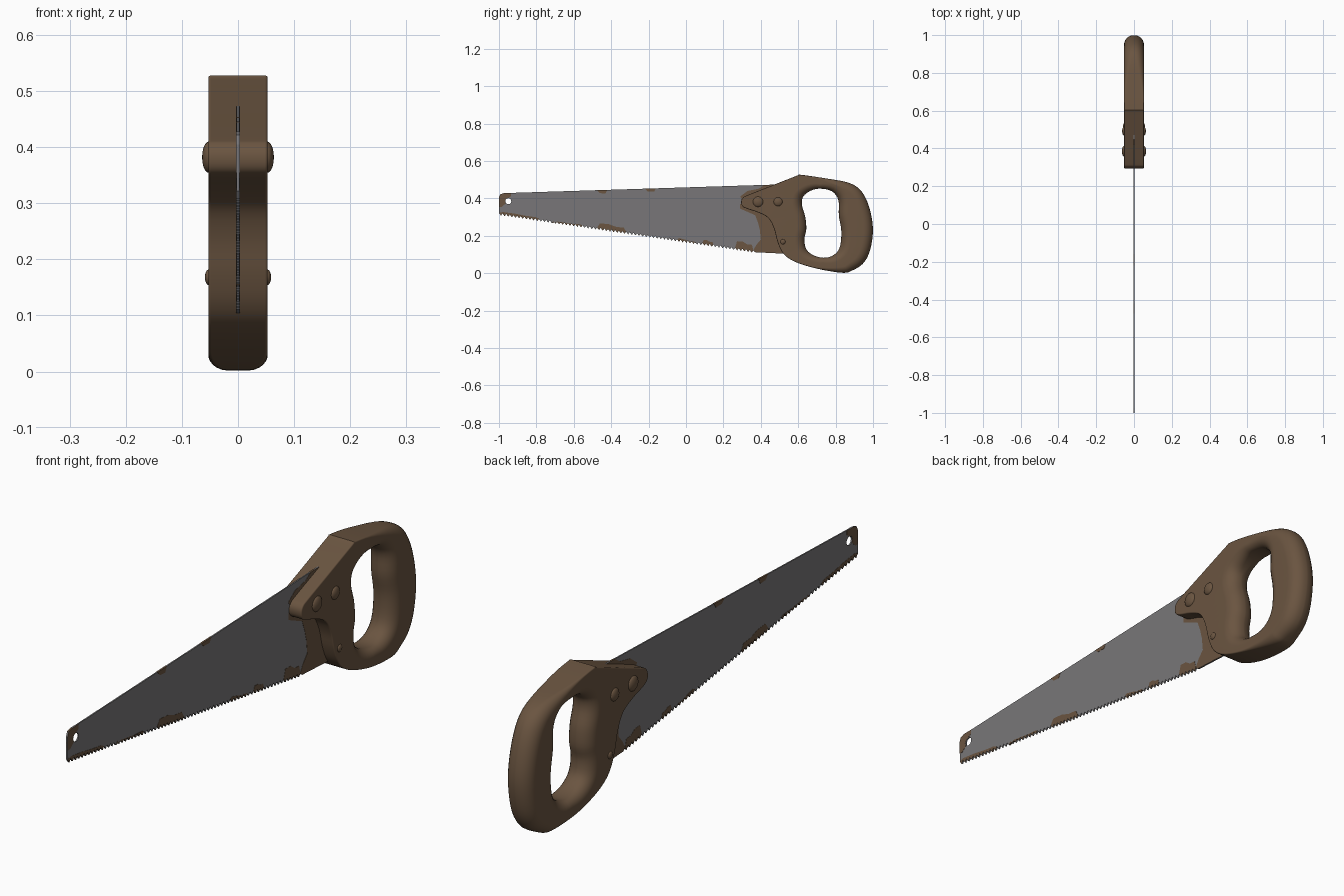
import bpy, bmesh, math
from mathutils import Vector

if "Cube" in bpy.data.objects:
    bpy.data.objects.remove(bpy.data.objects["Cube"])


def material(name, rgb):
    m = bpy.data.materials.new(name)
    m.use_nodes = True
    m.diffuse_color = (*rgb, 1)
    bsdf = m.node_tree.nodes["Principled BSDF"]
    bsdf.inputs["Base Color"].default_value = (*rgb, 1)
    bsdf.inputs["Roughness"].default_value = 0.7
    return m


BROWN = material("weathered_brown", (0.145, 0.09, 0.052))
STEEL = material("dull_steel", (0.19, 0.183, 0.188))


def finish(bm, name, mat, smooth=False):
    bmesh.ops.recalc_face_normals(bm, faces=bm.faces)
    me = bpy.data.meshes.new(name)
    bm.to_mesh(me)
    bm.free()
    me.materials.append(mat)
    ob = bpy.data.objects.new(name, me)
    bpy.context.collection.objects.link(ob)
    if smooth:
        bpy.ops.object.select_all(action="DESELECT")
        ob.select_set(True)
        bpy.context.view_layer.objects.active = ob
        bpy.ops.object.shade_smooth_by_angle(angle=math.radians(35))
        mod = ob.modifiers.new("even_normals", "WEIGHTED_NORMAL")
        mod.keep_sharp = True
    return ob


def solid(name, contours, mat, smooth=False):
    """Each contour is a stack of rings from -x to +x; both ends are capped together."""
    bm = bmesh.new()
    caps = ([], [])
    for rings in contours:
        vs = [[bm.verts.new(p) for p in ring] for ring in rings]
        n = len(vs[0])
        for a, b in zip(vs, vs[1:]):
            for i in range(n):
                j = (i + 1) % n
                bm.faces.new((a[i], a[j], b[j], b[i]))
        for cap, ring in zip(caps, (vs[0], vs[-1])):
            cap += [bm.edges.get((ring[i], ring[(i + 1) % n])) for i in range(n)]
    for cap, nx in zip(caps, (-1, 1)):
        bmesh.ops.triangle_fill(bm, use_beauty=True, edges=cap, normal=(nx, 0, 0))
    return finish(bm, name, mat, smooth)


def plain(points, half):
    return [[(x, y, z) for y, z in points] for x in (-half, half)]


def spline(points, steps=4):
    """Closed smooth curve through the points."""
    p = [Vector(q) for q in points]
    n, out = len(p), []
    for i in range(n):
        a, b, c, d = p[i - 1], p[i], p[(i + 1) % n], p[(i + 2) % n]
        for k in range(steps):
            t = k / steps
            out.append(0.5 * (2 * b + (c - a) * t + (2 * a - 5 * b + 4 * c - d) * t * t
                              + (3 * b - a - 3 * c + d) * t ** 3))
    return out


def rounded(points, half, radius, steps=6):
    """Rings of a contour with an edge rounding that varies along it."""
    n, levels = len(points), []
    for k in range(steps + 1):
        ang = math.pi / 2 * (1 - k / steps)
        ring = []
        for i, p in enumerate(points):
            t = (points[(i + 1) % n] - points[i - 1]).normalized()
            normal = Vector((t.y, -t.x))
            r = radius(p, normal)
            q = p + normal * r * (1 - math.cos(ang))
            depth = min(r, half * 0.95)
            ring.append((half - depth * (1 - math.sin(ang)), q.x, q.y))
        levels.append(ring)
    return [[(-x, y, z) for x, y, z in ring] for ring in levels] + levels[::-1]


# Handle: crisp at the front, round at the grip
HALF = 0.053
outer = [(0.295, 0.385), (0.305, 0.405), (0.33, 0.418), (0.45, 0.465), (0.59, 0.52), (0.615, 0.526),
         (0.74, 0.508), (0.865, 0.485), (0.93, 0.447), (0.97, 0.38), (0.995, 0.285), (0.998, 0.2),
         (0.98, 0.11), (0.945, 0.05), (0.89, 0.015), (0.84, 0.002), (0.72, 0.02), (0.61, 0.05),
         (0.545, 0.082), (0.51, 0.12), (0.487, 0.175), (0.47, 0.24), (0.44, 0.295), (0.385, 0.325),
         (0.325, 0.345), (0.3, 0.36)]
grip_hole = [(0.715, 0.452), (0.665, 0.44), (0.627, 0.41), (0.62, 0.365), (0.638, 0.3), (0.643, 0.235),
             (0.633, 0.18), (0.645, 0.125), (0.69, 0.092), (0.75, 0.083), (0.8, 0.105), (0.825, 0.15),
             (0.83, 0.23), (0.817, 0.31), (0.815, 0.39), (0.78, 0.438)]


def outer_radius(p, normal):
    t = min(1, max(0, (p.x - 0.65) / 0.33))
    return 0.005 + 0.046 * t * t * (3 - 2 * t)


def hole_radius(p, normal):
    return 0.026 + 0.026 * abs(normal.x)


solid("handle", [rounded(spline(outer), HALF, outer_radius),
                 rounded(spline(grip_hole), HALF, hole_radius)], BROWN, True)

# Blade with saw teeth and hanging hole
TEETH = 70
TIP, HEEL = Vector((-1, 0.322)), Vector((0.36, 0.122))
teeth = []
for i in range(TEETH):
    root = TIP.lerp(HEEL, i / TEETH)
    teeth += [root, TIP.lerp(HEEL, (i + 0.55) / TEETH) - Vector((0, 0.013))]
teeth.append(HEEL)
blade = teeth + [(0.37, 0.112), (0.53, 0.104), (0.56, 0.2), (0.56, 0.474), (0.45, 0.473),
                 (-0.975, 0.428), (-0.993, 0.422), (-1, 0.405)]
hang_hole = [(-0.95 + 0.016 * math.cos(a), 0.385 + 0.016 * math.sin(a))
             for a in (math.tau * i / 16 for i in range(16))]
BLADE = 0.0025
solid("blade", [plain(blade, BLADE), plain(hang_hole, BLADE)], STEEL)

# Rust plates on the tip, back edge and heel
RUST = BLADE + 0.0008
rust = {
    "tip": [(-1, 0.355), (-0.985, 0.355), (-0.965, 0.372), (-0.968, 0.385), (-0.963, 0.399),
            (-0.95, 0.403), (-0.935, 0.412), (-0.935, 0.4285), (-0.975, 0.428), (-0.993, 0.422), (-1, 0.405)],
    "back_front": [(-0.475, 0.444), (-0.46, 0.428), (-0.43, 0.426), (-0.42, 0.446)],
    "back_middle": [(-0.22, 0.452), (-0.205, 0.438), (-0.17, 0.437), (-0.16, 0.454)],
    "nose": [(0.29, 0.41), (0.33, 0.44), (0.39, 0.452), (0.42, 0.4725), (0.5, 0.4735), (0.5, 0.38), (0.31, 0.38)],
    "heel": [(0.29, 0.37), (0.29, 0.345), (0.37, 0.31), (0.385, 0.27), (0.395, 0.23), (0.4, 0.18),
             (0.375, 0.15), (0.36, 0.122), (0.37, 0.112), (0.53, 0.104), (0.53, 0.37)],
}
for part, points in rust.items():
    solid("rust_" + part, [plain(points, RUST)], BROWN)

# Rust patches that follow the teeth: start, end, height
for i, (y0, y1, h) in enumerate([(-1, -0.78, 0.008), (-0.72, -0.55, 0.005), (-0.48, -0.31, 0.024),
                                 (-0.05, 0.06, 0.008), (0.08, 0.15, 0.016), (0.26, 0.361, 0.036)]):
    low = [p for p in teeth if y0 <= p.x <= y1]
    a, b = low[0], low[-1]
    top = [b.lerp(a, t) + Vector((0, h * s)) for t, s in ((0.08, 0.8), (0.35, 0.75), (0.6, 1.1), (0.9, 1))]
    solid(f"rust_teeth_{i + 1}", [plain(low + top, RUST)], BROWN)

# Domed rivets on both sides
for name, y, z, r, h in [("front", 0.385, 0.382, 0.028, 0.012), ("rear", 0.492, 0.382, 0.024, 0.011),
                         ("lower", 0.518, 0.168, 0.014, 0.007)]:
    for side, s in (("left", 1), ("right", -1)):
        bm = bmesh.new()
        bmesh.ops.create_uvsphere(bm, u_segments=20, v_segments=10, radius=1)
        for v in bm.verts:
            v.co = (s * (HALF - 0.001) + v.co.z * h, y + v.co.x * r, z + v.co.y * r)
        finish(bm, f"{name}_rivet_{side}", BROWN, True)
